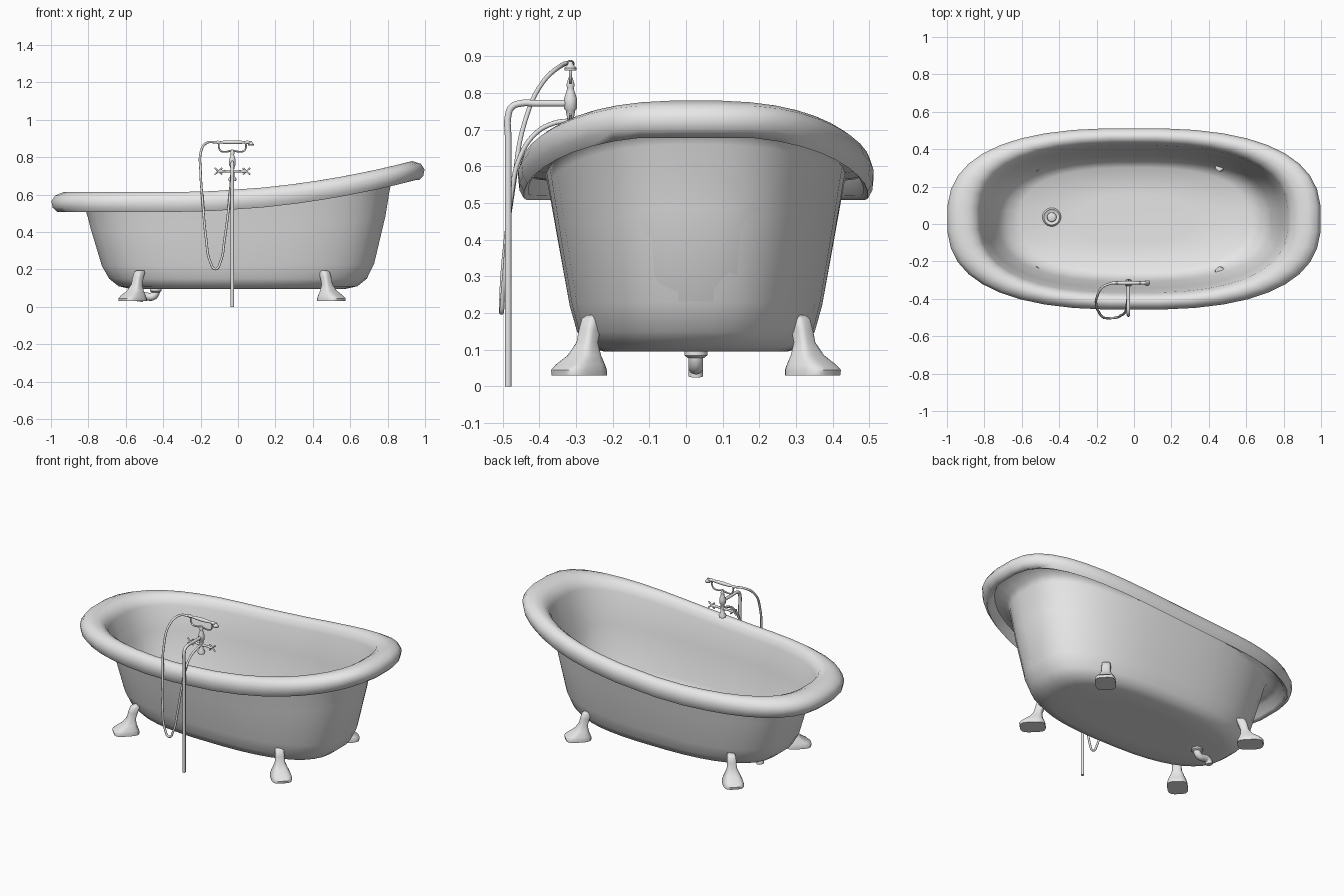
import bpy, bmesh, math
from mathutils import Vector, Matrix

cube = bpy.data.objects.get("Cube")
if cube:
    bpy.data.objects.remove(cube, do_unlink=True)

GREY = (0.8, 0.8, 0.8, 1)
enamel = bpy.data.materials.new("light_grey")
enamel.use_nodes = True
enamel.diffuse_color = GREY
enamel.node_tree.nodes["Principled BSDF"].inputs["Base Color"].default_value = GREY

TUB_Y = 0.027      # tub centre line
TAP_X, TAP_Y = -0.03, -0.315


def finish(obj, angle=50):
    obj.data.materials.clear()
    obj.data.materials.append(enamel)
    bpy.ops.object.select_all(action="DESELECT")
    obj.select_set(True)
    bpy.context.view_layer.objects.active = obj
    bpy.ops.object.shade_smooth_by_angle(angle=math.radians(angle))


def loft(name, rings, angle=50):
    """Skin a stack of equal point rings and cap both ends."""
    bm = bmesh.new()
    loops = [[bm.verts.new(p) for p in ring] for ring in rings]
    n = len(loops[0])
    for low, high in zip(loops, loops[1:]):
        for i in range(n):
            j = (i + 1) % n
            bm.faces.new((low[i], low[j], high[j], high[i]))
    bm.faces.new(loops[0][::-1])
    bm.faces.new(loops[-1])
    bmesh.ops.recalc_face_normals(bm, faces=bm.faces)
    mesh = bpy.data.meshes.new(name)
    bm.to_mesh(mesh)
    bm.free()
    obj = bpy.data.objects.new(name, mesh)
    bpy.context.collection.objects.link(obj)
    finish(obj, angle)
    return obj


def oval(a, b, n, count):
    """Superellipse outline with half sizes a and b."""
    pts = []
    for i in range(count):
        t = math.tau * (i + 0.5) / count
        c, s = math.cos(t), math.sin(t)
        pts.append((a * math.copysign(abs(c) ** (2 / n), c),
                    b * math.copysign(abs(s) ** (2 / n), s)))
    return pts


def lathe(name, profile, origin, axis="Z", count=16):
    turn = Matrix.Rotation(math.pi / 2, 3, "Y") if axis == "X" else Matrix.Identity(3)
    rings = [[Vector(origin) + turn @ Vector((x, y, z)) for x, y in oval(r, r, 2, count)]
             for r, z in profile]
    return loft(name, rings)


def tube(name, points, radius):
    """Round pipe along a smooth path."""
    curve = bpy.data.curves.new(name, "CURVE")
    curve.dimensions = "3D"
    curve.bevel_depth = radius
    curve.bevel_resolution = 3
    curve.resolution_u = 6
    curve.use_fill_caps = True
    spline = curve.splines.new("BEZIER")
    spline.bezier_points.add(len(points) - 1)
    for bp, p in zip(spline.bezier_points, points):
        bp.co = p
        bp.handle_left_type = bp.handle_right_type = "AUTO"
    obj = bpy.data.objects.new(name, curve)
    bpy.context.collection.objects.link(obj)
    bpy.ops.object.select_all(action="DESELECT")
    obj.select_set(True)
    bpy.context.view_layer.objects.active = obj
    bpy.ops.object.convert(target="MESH")
    finish(bpy.context.view_layer.objects.active)


# Tub: one skin running up the outside, round the rolled rim and down the inside
def rise(x):
    return 0.17 * min(1, max(0, (x + 0.35) / 1.3)) ** 2


outside = [(.35, .16, .095, 0), (.57, .25, .095, 0), (.64, .30, .11, 0),
           (.69, .325, .15, 0), (.73, .345, .22, .1), (.785, .38, .41, .5),
           (.82, .402, .53, .95), (.835, .408, .56, 1)]
rim = [(.92, .447, .565), (.945, .458, .52), (.97, .47, .508), (.993, .482, .53),
       (1, .486, .565), (.98, .476, .595), (.935, .453, .614), (.885, .43, .614),
       (.845, .41, .597), (.825, .395, .56)]
inside = [(.79, .37, .42, .5), (.73, .335, .22, .1), (.68, .31, .155, 0),
          (.61, .275, .127, 0), (.3, .13, .12, 0)]
sections = outside + [(a, b, z, 1) for a, b, z in rim] + inside
loft("bathtub", [[(x, y + TUB_Y, z + f * rise(x)) for x, y in oval(a, b, 2.6, 40)]
                 for a, b, z, f in sections], 70)

# Four splayed feet: heel, toe and half width at each height
foot = [(.03, -.04, .105, .058), (.045, -.04, .108, .058), (.06, -.034, .09, .054),
        (.085, -.024, .05, .042), (.12, -.022, .026, .027), (.155, -.034, .018, .026),
        (.185, -.045, .008, .024), (.195, -.045, -.008, .018)]
for end, sx, ankle in (("left", 1, .475), ("right", -1, .54)):
    for side, sy in (("front", -1), ("back", 1)):
        out = Vector((sx, sy, 0)).normalized()
        across = Vector((-out.y, out.x, 0))
        base = Vector((sx * ankle, TUB_Y + sy * .295, 0))
        rings = []
        for z, heel, toe, w in foot:
            rings.append([base + out * ((heel + toe) / 2 + u) + across * v + Vector((0, 0, z))
                          for u, v in oval((toe - heel) / 2, w, 3.5, 16)])
        loft(f"{side}_{end}_foot", rings)

# Drain plug and waste pipe
DRAIN_X = -0.44
lathe("drain_plug", [(.05, .115), (.05, .13), (.042, .137), (.034, .131), (.026, .131),
                     (.024, .142), (.012, .146)], (DRAIN_X, TUB_Y + .01, 0), count=20)
lathe("waste_flange", [(.032, .1), (.032, .085), (.023, .078)], (DRAIN_X, TUB_Y, 0))
tube("waste_pipe", [(DRAIN_X + dx, TUB_Y, z) for dx, z in
                    ((0, .1), (0, .075), (-.018, .055), (-.045, .055), (-.07, .057),
                     (-.085, .045), (-.088, .028))], .021)

# Floor-standing supply pipe
tube("supply_pipe", [(TAP_X, y, z) for y, z in
                     ((-.485, 0), (-.485, .68), (-.485, .738), (-.475, .762),
                      (-.45, .772), (-.41, .772), (TAP_Y, .772))], .0095)

# Tap body, spout bell and valve bar
lathe("tap_body", [(.02, .672), (.022, .685), (.012, .698), (.01, .735), (.013, .752),
                   (.018, .758), (.018, .785), (.011, .805), (.009, .815), (.012, .822),
                   (.009, .83), (.006, .842)], (TAP_X, TAP_Y, 0))
BAR_Z = .725
lathe("valve_bar", [(.006, -.075), (.01, -.06), (.006, -.045), (.008, 0), (.006, .045),
                    (.01, .06), (.006, .075)], (TAP_X, TAP_Y, BAR_Z), "X", 10)
for name, s in (("left", 1), ("right", -1)):
    hub = Vector((TAP_X + s * .075, TAP_Y, BAR_Z))
    for i, tilt in enumerate((1, -1)):
        arm = Vector((.02, 0, .018 * tilt))
        tube(f"{name}_cross_handle_{i + 1}", [hub - arm, hub, hub + arm], .0045)

# Cradle and hand shower
tube("cradle", [(TAP_X + dx, TAP_Y, z) for dx, z in
                ((-.072, .872), (-.072, .85), (-.06, .833), (-.03, .83), (0, .836),
                 (.03, .83), (.06, .833), (.072, .85), (.072, .872))], .0045)
lathe("hand_shower", [(.005, -.09), (.01, -.08), (.006, -.065), (.009, -.045),
                      (.011, 0), (.009, .045), (.006, .065), (.01, .08), (.006, .095)],
      (TAP_X, TAP_Y, .88), "X", 12)
lathe("shower_head", [(.016, .862), (.017, .868), (.008, .878), (.005, .886)],
      (TAP_X + .1, TAP_Y, 0))

# Hose hanging outside the tub
tube("shower_hose", [(-.115, TAP_Y, .88), (-.165, -.335, .878), (-.198, -.39, .83),
                     (-.2, -.44, .72), (-.188, -.47, .55), (-.17, -.495, .36),
                     (-.148, -.503, .24), (-.12, -.503, .202), (-.094, -.5, .24),
                     (-.072, -.49, .36), (-.05, -.475, .53), (-.042, -.455, .62),
                     (-.036, -.41, .69), (TAP_X, -.36, .718), (TAP_X, TAP_Y, BAR_Z)], .0065)
